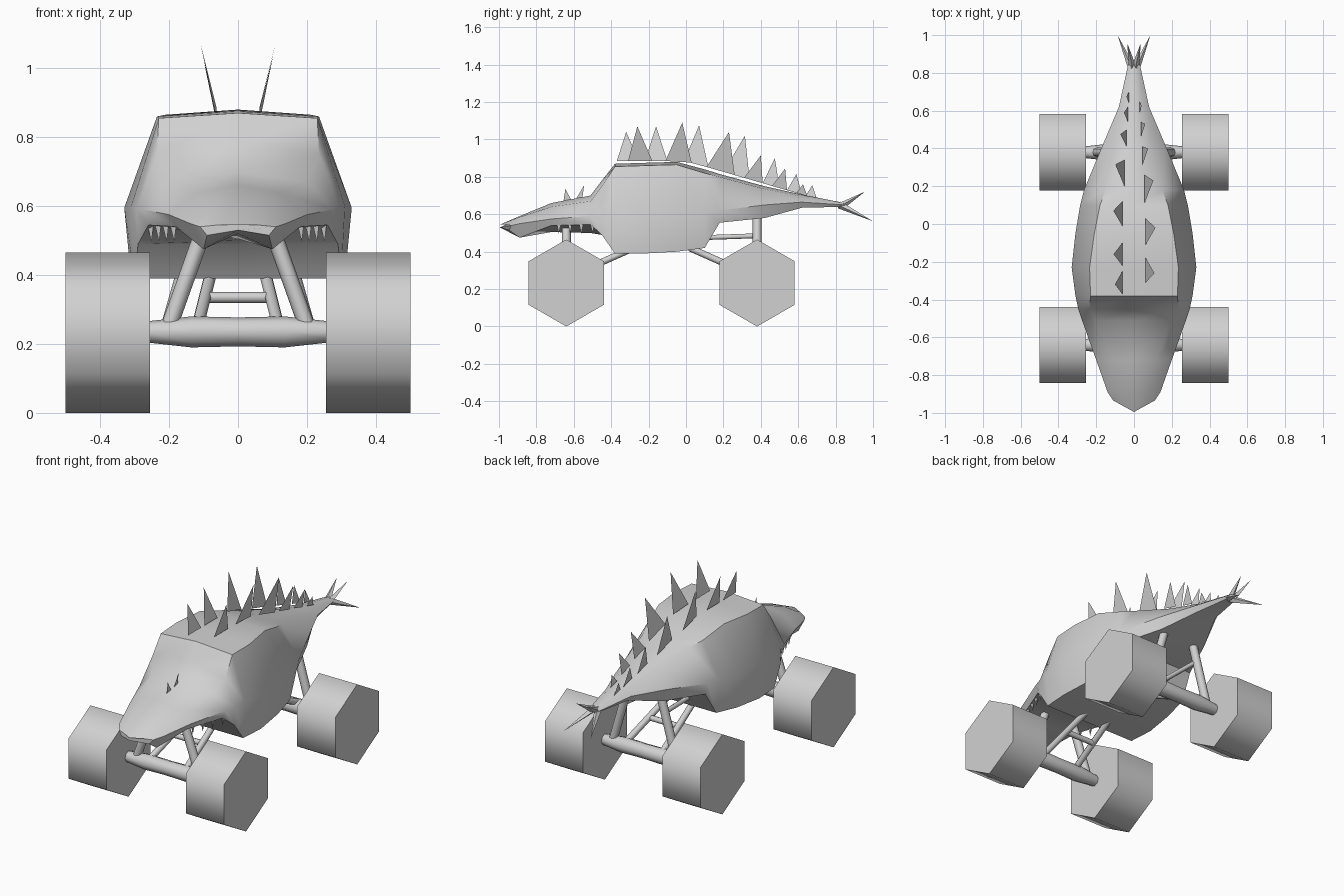
import bpy, bmesh, math
from mathutils import Vector

old = bpy.data.objects.get("Cube")
if old:
    bpy.data.objects.remove(old, do_unlink=True)

GREY = (0.64, 0.64, 0.64, 1)
grey = bpy.data.materials.new("plain grey")
grey.use_nodes = True
grey.diffuse_color = GREY
for node in grey.node_tree.nodes:
    if node.type == 'BSDF_PRINCIPLED':
        node.inputs["Base Color"].default_value = GREY


def make(name, verts, faces, smooth=None):
    """Mesh object from points and faces, optionally smoothed below an angle."""
    bm = bmesh.new()
    points = [bm.verts.new(v) for v in verts]
    for face in faces:
        bm.faces.new([points[i] for i in face])
    bmesh.ops.recalc_face_normals(bm, faces=bm.faces)
    mesh = bpy.data.meshes.new(name)
    bm.to_mesh(mesh)
    bm.free()
    mesh.materials.append(grey)
    obj = bpy.data.objects.new(name, mesh)
    bpy.context.collection.objects.link(obj)
    if smooth:
        bpy.ops.object.select_all(action='DESELECT')
        obj.select_set(True)
        bpy.context.view_layer.objects.active = obj
        bpy.ops.object.shade_smooth_by_angle(angle=math.radians(smooth))
    return obj


def loft(name, rings, smooth=None):
    """Skin a row of equal rings and cap both ends."""
    n = len(rings[0])
    faces = [list(range(n)), list(range((len(rings) - 1) * n, len(rings) * n))]
    for r in range(len(rings) - 1):
        for i in range(n):
            j = (i + 1) % n
            faces.append([r * n + i, r * n + j, (r + 1) * n + j, (r + 1) * n + i])
    return make(name, [p for ring in rings for p in ring], faces, smooth)


def tube(name, start, end, radii, sides=8, smooth=50):
    """Straight tube whose radius follows a list from start to end."""
    start, end = Vector(start), Vector(end)
    axis = end - start
    turn = axis.to_track_quat('Z', 'Y')
    rings = []
    for k, radius in enumerate(radii):
        centre = start + axis * k / (len(radii) - 1)
        angles = [math.tau * i / sides for i in range(sides)]
        rings.append([centre + turn @ Vector((radius * math.cos(a), radius * math.sin(a), 0))
                      for a in angles])
    return loft(name, rings, smooth)


def spike(name, base, tip, radius, sides=4):
    """Pointed pyramid from base to tip."""
    return tube(name, base, tip, [radius, 0.0005], sides, None)


# Body shell: y, top z, shoulder x z, side x z, lower corner x z, belly z
SECTIONS = [
    (-.89, .59, .08, .585, .14, .55, .1, .475, .52),
    (-.72, .66, .12, .64, .2, .575, .18, .54, .505),
    (-.51, .7, .2, .67, .275, .59, .26, .545, .5),
    (-.45, .78, .235, .75, .295, .59, .29, .49, .49),
    (-.38, .87, .23, .855, .31, .6, .3, .39, .39),
    (-.23, .875, .235, .86, .33, .595, .31, .39, .39),
    (-.05, .88, .21, .865, .31, .6, .29, .4, .4),
    (.1, .84, .18, .82, .285, .61, .265, .42, .42),
    (.18, .815, .15, .8, .265, .62, .25, .555, .555),
    (.42, .75, .08, .735, .165, .65, .15, .58, .58),
    (.62, .705, .04, .695, .08, .665, .06, .635, .635),
    (.85, .66, .02, .658, .03, .65, .02, .64, .64),
]


def section(y, top, sx, sz, wx, wz, bx, bz, belly, sweep=0):
    half = [(sx, sz), (wx, wz), (bx, bz)]
    ring = [(0, top)] + half + [(0, belly)] + [(-x, z) for x, z in reversed(half)]
    return [(x, y + sweep * abs(x), z) for x, z in ring]


nose = section(-.995, .545, .06, .545, .11, .54, .09, .515, .53, sweep=.55)
loft("body_shell", [nose] + [section(*s) for s in SECTIONS], 45)

# Back plates: upright triangles in two staggered rows, as y start, y end, tip y, tip z
PLATES = [
    (-.37, -.25, -.32, 1.04), (-.31, -.18, -.26, 1.07), (-.22, -.1, -.16, 1.07),
    (-.11, .03, -.02, 1.09), (-.01, .12, .07, 1.075), (.11, .26, .23, 1.04),
    (.2, .34, .315, 1.02), (.31, .41, .4, .915), (.41, .5, .475, .9),
    (.46, .54, .53, .845), (.54, .62, .59, .815), (.59, .65, .625, .76),
    (.64, .7, .675, .755),
]
for i, (y0, y1, tip_y, tip_z) in enumerate(PLATES):
    side = 1 if i % 2 else -1
    x = .062 * (1 - .9 * max(0, y0))
    z0, z1 = [.885 - .29 * max(0, y) for y in (y0, y1)]
    tip_x = x + .25 * (tip_z - z0)
    make("back_plate", [(side * x, y0, z0), (side * x, y1, z1), (side * tip_x, tip_y, tip_z)],
         [[0, 1, 2]])

# Small horns on the snout
for y, tip_y, tip_z in [(-.635, -.645, .735), (-.575, -.545, .755)]:
    make("snout_horn", [(0, y - .02, .67), (0, y + .02, .68), (0, tip_y, tip_z)], [[0, 1, 2]])

for side in (-1, 1):
    # Teeth along the jaw edge
    for k in range(4):
        x, y = .185 + .022 * k, -.68 + .06 * k
        spike("tooth", (side * x, y, .555), (side * x, y, .497), .014, 3)
    # Tail spikes
    spike("tail_spike_low", (side * .01, .82, .65), (side * .085, .995, .565), .02)
    spike("tail_spike_high", (side * .01, .84, .65), (side * .035, .955, .72), .018)

# Running gear: the same set at the front and the rear
for end, y, inward, mount in [("front", -.64, 1, .53), ("rear", .38, -1, .6)]:
    beam = [.03, .045, .042, .045, .03]
    tube(end + "_axle", (-.27, y, .235), (.27, y, .235), beam)
    inner_y = y + inward * .36
    mid_y = y + inward * .18
    tube(end + "_crossbar", (-.09, mid_y, .335), (.09, mid_y, .335), [.016, .016])
    for side in (-1, 1):
        # Six-sided wheel standing on a corner
        wheel = []
        for x in (.255, .5):
            wheel.append([(side * x, y + .2325 * math.sin(k * math.pi / 3),
                           .2325 + .2325 * math.cos(k * math.pi / 3)) for k in range(6)])
        loft(end + "_wheel", wheel, 65)
        tube(end + "_strut", (side * .2, y, .25), (side * .1, y, mount), [.024, .024])
        tube(end + "_trailing_arm", (side * .115, y, .26), (side * .075, inner_y, .42),
             [.018, .018])
        if end == "rear":
            tube("rear_brace", (side * .12, y, .485), (side * .1, .09, .475), [.013, .013])
